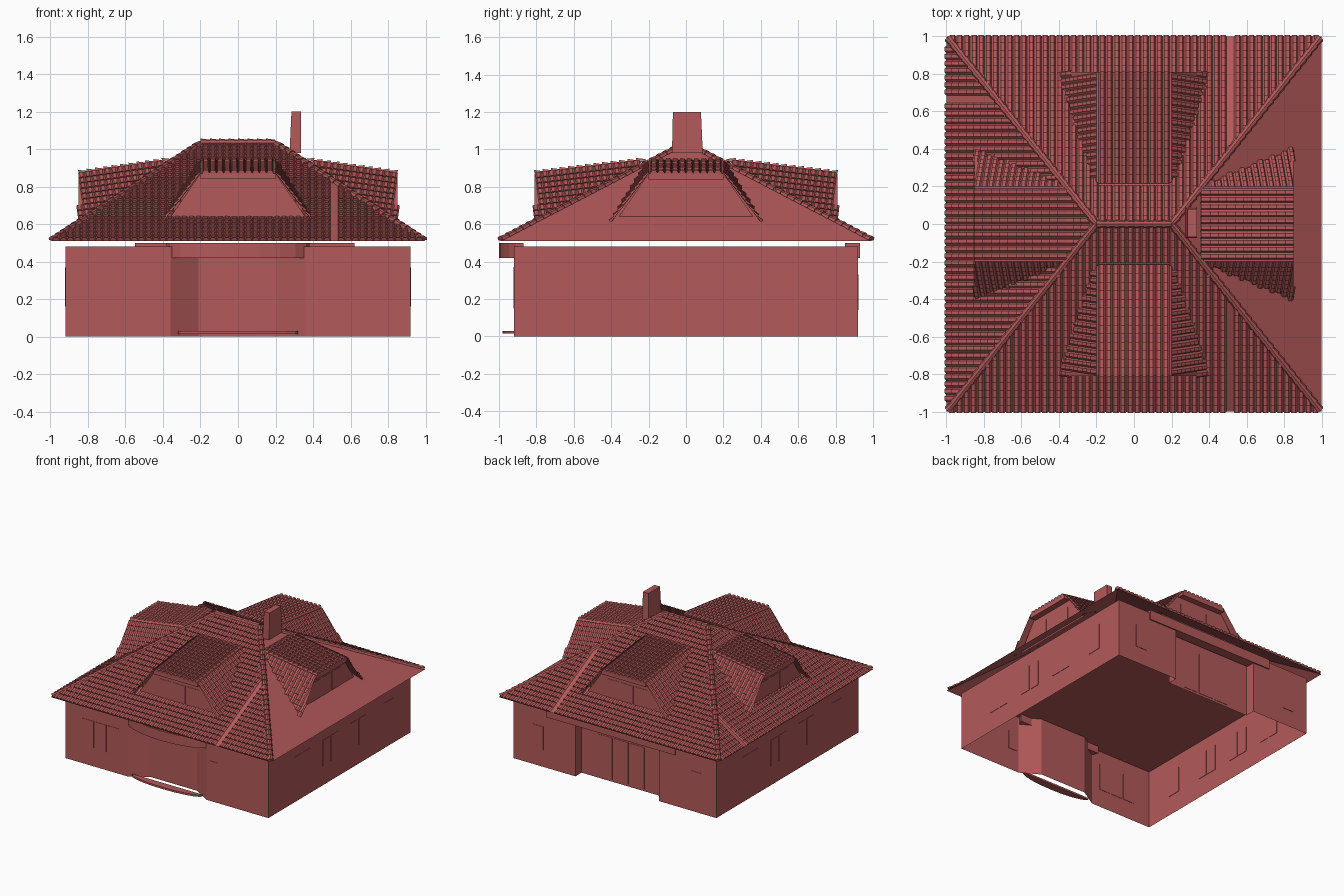
import bpy, math
from mathutils import Vector as V

if "Cube" in bpy.data.objects:
    bpy.data.objects.remove(bpy.data.objects["Cube"])

mat = bpy.data.materials.new("terracotta")
mat.diffuse_color = (0.45, 0.1, 0.1, 1)
mat.use_nodes = True
mat.node_tree.nodes["Principled BSDF"].inputs["Base Color"].default_value = mat.diffuse_color


def mesh(name, verts, faces, k=0):
    """Make an object; k turns it in quarter turns (0 front, 1 right, 2 back, 3 left)."""
    me = bpy.data.meshes.new(name)
    me.from_pydata([tuple(v) for v in verts], [], faces)
    me.materials.append(mat)
    ob = bpy.data.objects.new(name, me)
    ob.rotation_euler.z = k * math.pi / 2
    bpy.context.collection.objects.link(ob)
    return ob


def prism(name, pts, z0, z1, k=0, bottom=True):
    """Extrude a counter-clockwise plan outline."""
    n = len(pts)
    verts = [(x, y, z0) for x, y in pts] + [(x, y, z1) for x, y in pts]
    faces = [(i, (i + 1) % n, (i + 1) % n + n, i + n) for i in range(n)]
    faces.append(tuple(range(n, 2 * n)))
    if bottom:
        faces.append(tuple(reversed(range(n))))
    return mesh(name, verts, faces, k)


def box(name, x0, x1, y0, y1, z0, z1, k=0):
    return prism(name, [(x0, y0), (x1, y0), (x1, y1), (x0, y1)], z0, z1, k)


def arc(w, y, bulge, n=10):
    return [(-w * math.cos(math.pi * i / n), y - bulge * math.sin(math.pi * i / n))
            for i in range(n + 1)]


def window(name, x, y, z0, z1, w, k=0, panes=2):
    """Row of thin framed panes lying on a wall."""
    for i in range(panes):
        c = x + (i - (panes - 1) / 2) * (w + 0.015)
        box(name, c - w / 2, c + w / 2, y - 0.003, y + 0.003, z0, z1, k)


def tiles(name, a, b, c, d, k=0, skip=None, w=0.038, h=0.045, lift=0.02):
    """Cover the patch a-b-c-d (a-b lower edge, d-c upper edge) with arched tiles."""
    a, b, c, d = map(V, (a, b, c, d))
    u = ((b - a) if (b - a).length > 0.01 else (c - d)).normalized()
    n = u.cross(((c + d) / 2 - (a + b) / 2)).normalized()
    v = n.cross(u)
    H = (d - a).dot(v)
    rows = max(1, round(H / h))
    h = H / rows
    mid = (a + b) / 2
    verts, faces = [], []
    for r in range(rows):
        t = (r + 0.5) / rows
        ul, ur = (a.lerp(d, t) - mid).dot(u), (b.lerp(c, t) - mid).dot(u)
        for i in range(math.ceil(ul / w - 0.3), math.floor(ur / w + 0.3)):
            q = mid + u * (i + 0.5) * w + v * (r + 0.5) * h
            if skip and skip(q):
                continue
            s = len(verts)
            for f, g in ((0, 1), (1.1, 0.35)):
                for x, z in ((0, 0.15), (0.2, 1), (0.7, 1), (1, 0.15)):
                    verts.append(mid + u * (i + x) * w + v * (r + f) * h + n * z * g * lift)
            verts += [mid + u * (i + x) * w + v * r * h for x in (0, 1)]
            faces += [(s + j, s + j + 1, s + j + 5, s + j + 4) for j in range(3)]
            faces.append((s + 8, s + 9, s + 3, s + 2, s + 1, s))
    mesh(name, verts, faces, k)


def ridge(name, a, b, r=0.02, step=0.05):
    """Overlapping half-round caps along a hip or ridge."""
    a, b = V(a), V(b)
    t = (b - a).normalized()
    side = t.cross(V((0, 0, 1))).normalized()
    up = side.cross(t)
    m = round((b - a).length / step)
    verts, faces = [], []
    for i in range(m):
        s = len(verts)
        for f, g in ((i / m, 1.15), ((i + 1.1) / m, 0.8)):
            for j in range(5):
                th = math.pi * j / 4
                verts.append(a + (b - a) * min(f, 1) + (side * math.cos(th) + up * math.sin(th)) * r * g)
        faces += [(s + j, s + j + 1, s + j + 6, s + j + 5) for j in range(4)]
        faces.append(tuple(s + j for j in range(5)))
    mesh(name, verts, faces)


# walls: open below, flared entrance bay in front, terrace recess behind
W = 0.92
prism("walls", [(-W, -W), (-0.36, -W), (-0.21, -0.83), (0.21, -0.83), (0.36, -W), (W, -W),
                (W, W), (0.36, W), (0.36, 0.84), (-0.4, 0.84), (-0.4, W), (-W, W)],
      0, 0.48, bottom=False)

# curved entrance canopy, doorstep and terrace lintel
prism("entrance_canopy", arc(0.38, -0.87, 0.13), 0.42, 0.5)
prism("doorstep", arc(0.32, -0.915, 0.065), 0.015, 0.03)
box("terrace_lintel", -0.55, 0.62, 0.85, 0.93, 0.42, 0.5)

# ground floor windows
window("front_window", -0.6, -W, 0.15, 0.37, 0.1, panes=3)
window("front_window", 0.42, -W, 0.18, 0.33, 0.08, panes=1)
for k in (1, 3):
    for x in (-0.48, -0.12, 0.24):
        window("side_window", x, -W, 0.16, 0.37, 0.09, k)
    window("side_window", 0.63, -W, 0.16, 0.37, 0.12, k, 1)
for x in (-0.7, 0.74):
    window("back_window", x, -W, 0.14, 0.33, 0.1, 2, 1)
window("terrace_door", 0, -0.84, 0.02, 0.36, 0.13, 2, 3)

# main hipped roof shell
E, T, R = 0.51, 1.03, 0.2
mesh("roof_shell", [(-1, -1, E), (1, -1, E), (1, 1, E), (-1, 1, E), (-R, 0, T), (R, 0, T)],
     [(0, 1, 5, 4), (1, 2, 5), (2, 3, 4, 5), (3, 0, 4)])


# roof tiles on front, back and left; each has one bare strip
def slope(k, top, gap, y1):
    def skip(q):
        under = -0.76 < q.y < y1 and abs(q.x) < 0.2 + 0.18 * (y1 - q.y) / 0.6
        return under or abs(q.x - gap) < 0.025
    tiles("roof_tiles", (-1, -1, E), (1, -1, E), (top, -1 + (1 if k % 2 == 0 else 0.8), T),
          (-top, -1 + (1 if k % 2 == 0 else 0.8), T), k, skip)


slope(0, R, 0.525, -0.2)
slope(2, R, -0.525, -0.2)
slope(3, 0, -0.67, -0.36)

# hip and ridge caps
for sx in (-1, 1):
    for sy in (-1, 1):
        ridge("hip_caps", (sx * 0.99, sy * 0.99, E + 0.005), (sx * R, 0, T))
ridge("ridge_caps", (-R, 0, T + 0.004), (R, 0, T + 0.004))

# four dormers with flared tiled cheeks
for k in range(4):
    y0, y1 = ((-0.81, -0.22), (-0.85, -0.36))[k % 2]
    zf, zb, zl = 0.87, 0.94, 0.61
    A, B = (-0.2, y0, zf), (0.2, y0, zf)
    C, D = (0.2, y1, zb), (-0.2, y1, zb)
    P, Q = (-0.4, y0, zl), (0.4, y0, zl)
    mesh("dormer_shell", [A, B, C, D, P, Q], [(0, 1, 2, 3), (1, 5, 2), (0, 3, 4)], k)
    tiles("dormer_tiles", A, B, C, D, k)
    tiles("dormer_cheek_tiles", Q, Q, C, B, k, w=0.035, h=0.036, lift=0.015)
    tiles("dormer_cheek_tiles", P, P, A, D, k, w=0.035, h=0.036, lift=0.015)
    yf = y0 + 0.05
    mesh("dormer_face", [(-0.37, yf, 0.625), (0.37, yf, 0.625), (0.2, yf, 0.87), (-0.2, yf, 0.87)],
         [(0, 1, 2, 3)], k)
    box("dormer_fascia", -0.2, 0.2, y0, yf, 0.84, zf, k)
    window("dormer_window", 0, yf, 0.64, 0.79, 0.11, k, 3)

# chimney, leaning slightly on its inner side
mesh("chimney", [(0.275, -0.075, 0.98), (0.335, -0.075, 0.98), (0.335, 0.09, 0.98), (0.275, 0.09, 0.98),
                 (0.285, -0.07, 1.2), (0.335, -0.07, 1.2), (0.335, 0.08, 1.2), (0.285, 0.08, 1.2)],
     [(0, 1, 5, 4), (1, 2, 6, 5), (2, 3, 7, 6), (3, 0, 4, 7), (4, 5, 6, 7), (3, 2, 1, 0)])
